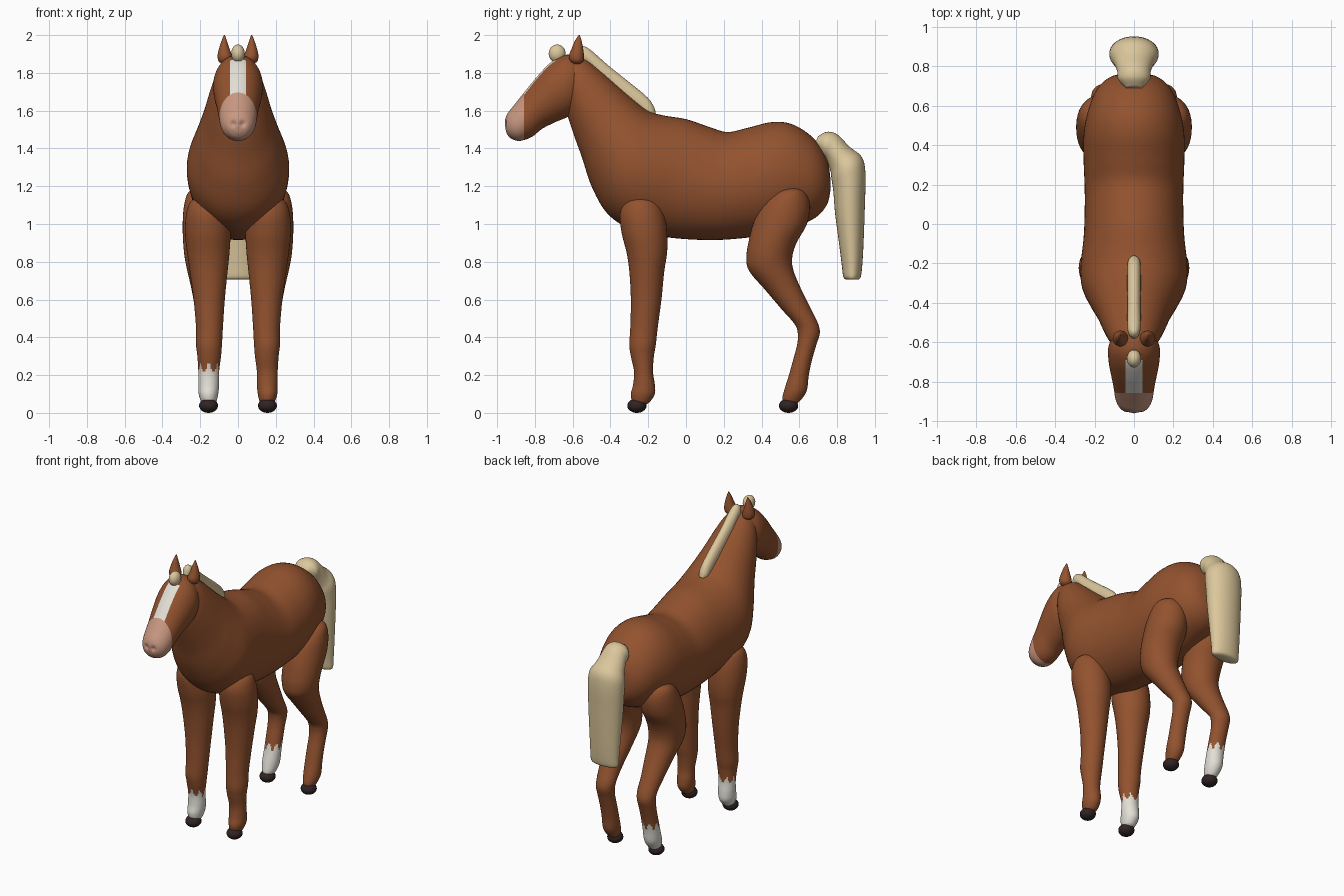
import bpy, bmesh, math
from mathutils import Vector, Matrix


def material(name, rgb):
    m = bpy.data.materials.new(name)
    m.diffuse_color = (*rgb, 1)
    return m


BROWN = material("chestnut_coat", (0.29, 0.085, 0.028))
CREAM = material("cream_hair", (0.71, 0.57, 0.33))
WHITE = material("white_marking", (0.76, 0.74, 0.67))
PINK = material("pink_muzzle", (0.58, 0.31, 0.22))
HOOF = material("dark_hoof", (0.03, 0.017, 0.017))


def smooth_path(stations, steps):
    """Catmull-Rom resampling of a list of number tuples."""
    pts = [Vector(s) for s in stations]
    pts = [pts[0]] + pts + [pts[-1]]
    out = []
    for i in range(1, len(pts) - 2):
        a, b, c, d = pts[i - 1:i + 3]
        for k in range(steps):
            t = k / steps
            out.append(0.5 * (2 * b + (c - a) * t + (2 * a - 5 * b + 4 * c - d) * t * t
                              + (3 * b - a - 3 * c + d) * t ** 3))
    out.append(pts[-2])
    return out


def loft(stations, segs=40, steps=6):
    """Skin ellipses; station = (y, z of one edge, y, z of other edge, half width, centre x)."""
    bm = bmesh.new()
    rings = []
    for y0, z0, y1, z1, w, cx in smooth_path(stations, steps):
        ring = []
        for i in range(segs):
            a = 2 * math.pi * i / segs
            k = 0.5 + 0.5 * math.cos(a)
            ring.append(bm.verts.new((cx + max(w, 0.002) * math.sin(a),
                                      y1 + (y0 - y1) * k, z1 + (z0 - z1) * k)))
        rings.append(ring)
    for r, s in zip(rings, rings[1:]):
        for i in range(segs):
            j = (i + 1) % segs
            bm.faces.new((r[i], r[j], s[j], s[i]))
    bm.faces.new(rings[0])
    bm.faces.new(rings[-1])
    return bm


def finish(name, bm, mats, rule=None):
    bmesh.ops.recalc_face_normals(bm, faces=bm.faces)
    bm.normal_update()
    for f in bm.faces:
        f.smooth = True
        if rule:
            f.material_index = rule(f.calc_center_median(), f.normal)
    me = bpy.data.meshes.new(name)
    bm.to_mesh(me)
    bm.free()
    for m in mats:
        me.materials.append(m)
    ob = bpy.data.objects.new(name, me)
    bpy.context.collection.objects.link(ob)
    return ob


def ball(name, loc, size, mat):
    bm = bmesh.new()
    bmesh.ops.create_uvsphere(bm, u_segments=24, v_segments=14, radius=1,
                              matrix=Matrix.Translation(loc) @ Matrix.Diagonal((*size, 1)))
    return finish(name, bm, [mat])


# Body and neck in one skin, from rump to poll (back edge, belly edge, half width)
body = [(.765, 1.24, .765, 1.18, .03), (.745, 1.35, .745, 1.10, .12), (.68, 1.45, .68, 1.03, .19),
        (.57, 1.525, .56, .98, .235), (.46, 1.54, .44, .945, .255), (.33, 1.51, .30, .925, .255),
        (.22, 1.487, .15, .915, .25), (.12, 1.515, 0, .92, .25), (0, 1.555, -.13, .935, .255),
        (-.12, 1.575, -.30, .975, .27), (-.20, 1.60, -.42, 1.06, .265), (-.29, 1.67, -.50, 1.20, .225),
        (-.37, 1.74, -.55, 1.35, .187), (-.45, 1.81, -.60, 1.49, .157), (-.53, 1.87, -.632, 1.60, .128),
        (-.60, 1.885, -.64, 1.72, .09), (-.63, 1.85, -.64, 1.79, .03)]
finish("body", loft([(*s, 0) for s in body], 56), [BROWN])

# Head (forehead edge, jaw edge, half width)
head = [(-.53, 1.83, -.55, 1.72, .04), (-.57, 1.885, -.56, 1.62, .10), (-.64, 1.895, -.61, 1.575, .13),
        (-.71, 1.86, -.69, 1.54, .128), (-.78, 1.79, -.76, 1.505, .115), (-.85, 1.705, -.81, 1.465, .103),
        (-.91, 1.63, -.85, 1.447, .095), (-.945, 1.585, -.89, 1.44, .08), (-.96, 1.545, -.93, 1.455, .052),
        (-.96, 1.52, -.95, 1.48, .02)]
bm = loft([(*s, 0) for s in head], 64)
for v in bm.verts:  # nostril dents
    for sx in (-1, 1):
        d = (v.co - Vector((sx * .024, -.955, 1.53))).length
        v.co.y += .014 * math.exp(-(d / .016) ** 2)
for co, no in (((0, -.857, 0), (0, 1, 0)), ((.042, 0, 0), (1, 0, 0)),
               ((-.042, 0, 0), (1, 0, 0)), ((0, -.69, 0), (0, 1, 0))):
    bmesh.ops.bisect_plane(bm, geom=bm.verts[:] + bm.edges[:] + bm.faces[:], dist=1e-5,
                           plane_co=co, plane_no=no)


def face_marking(c, n):
    if c.y < -.857:
        return 1
    return 2 if abs(c.x) < .042 and c.y < -.69 and n.z > .15 else 0


finish("head", bm, [BROWN, PINK, WHITE], face_marking)

# Legs: (z, front y, back y, inner x, outer x)
front = [(1.145, -.26, -.22, .15, .19), (1.12, -.32, -.15, .08, .25), (1.05, -.35, -.115, .05, .275),
         (.95, -.34, -.10, .04, .28), (.85, -.315, -.10, .045, .27), (.75, -.30, -.115, .055, .255),
         (.60, -.292, -.13, .07, .235), (.45, -.295, -.15, .08, .222), (.36, -.30, -.16, .085, .222),
         (.30, -.292, -.17, .09, .215), (.22, -.275, -.175, .10, .21), (.15, -.28, -.165, .10, .21),
         (.10, -.292, -.165, .105, .208), (.06, -.285, -.19, .115, .195), (.045, -.27, -.21, .13, .18)]
hind = [(1.20, .54, .58, .15, .19), (1.17, .47, .63, .08, .26), (1.10, .40, .655, .05, .285),
        (1.0, .355, .64, .04, .293), (.90, .33, .585, .045, .29), (.82, .32, .562, .05, .282),
        (.75, .335, .57, .058, .268), (.65, .42, .612, .07, .245), (.55, .505, .662, .085, .228),
        (.47, .575, .70, .09, .218), (.42, .592, .708, .095, .215), (.36, .588, .69, .10, .212),
        (.28, .567, .667, .10, .21), (.20, .545, .65, .10, .21), (.12, .52, .64, .103, .209),
        (.07, .51, .61, .115, .195), (.045, .53, .58, .13, .18)]
for kind, rows, hoof_y in (("front", front, -.26), ("hind", hind, .543)):
    for side, sx in (("left", 1), ("right", -1)):
        bm = loft([(y0, z, y1, z, (x1 - x0) / 2, sx * (x0 + x1) / 2) for z, y0, y1, x0, x1 in rows])

        # ragged white socks on one side only
        def sock(c, n, sx=sx):
            return int(sx < 0 and c.z < .235 + .022 * math.sin(7 * math.atan2(n.y, n.x)))

        finish(f"{kind}_leg_{side}", bm, [BROWN, WHITE], sock)
        ball(f"{kind}_hoof_{side}", (sx * .156, hoof_y, .038), (.05, .051, .038), HOOF)

# Ears: (z, front y, back y, half width, centre x)
ear = [(1.84, -.585, -.575, .005, .065), (1.86, -.612, -.545, .034, .067), (1.89, -.62, -.54, .038, .07),
       (1.93, -.605, -.545, .027, .073), (1.97, -.588, -.553, .014, .073), (2.0, -.568, -.562, .003, .072)]
for side, sx in (("left", 1), ("right", -1)):
    finish(f"ear_{side}", loft([(y0, z, y1, z, w, sx * x) for z, y0, y1, w, x in ear], 24), [BROWN])

# Mane, forelock and tail
mane = [(-.58, 1.89, -.57, 1.85, .015), (-.565, 1.932, -.53, 1.85, .03), (-.52, 1.932, -.48, 1.80, .034),
        (-.40, 1.83, -.42, 1.72, .034), (-.22, 1.685, -.26, 1.60, .034), (-.175, 1.63, -.20, 1.56, .03),
        (-.16, 1.59, -.17, 1.57, .012)]
finish("mane", loft([(*s, 0) for s in mane], 24), [CREAM])
ball("forelock", (0, -.682, 1.902), (.036, .045, .048), CREAM)
tail = [(.68, 1.42, .70, 1.465, .04), (.72, 1.36, .745, 1.488, .08), (.745, 1.33, .80, 1.475, .085),
        (.765, 1.28, .865, 1.41, .10), (.77, 1.24, .93, 1.355, .122), (.78, 1.17, .95, 1.27, .125),
        (.79, 1.05, .947, 1.10, .12), (.81, .90, .94, .90, .11), (.825, .78, .933, .78, .103),
        (.833, .72, .925, .72, .10), (.85, .705, .91, .705, .085)]
finish("tail", loft([(*s, 0) for s in tail]), [CREAM])
